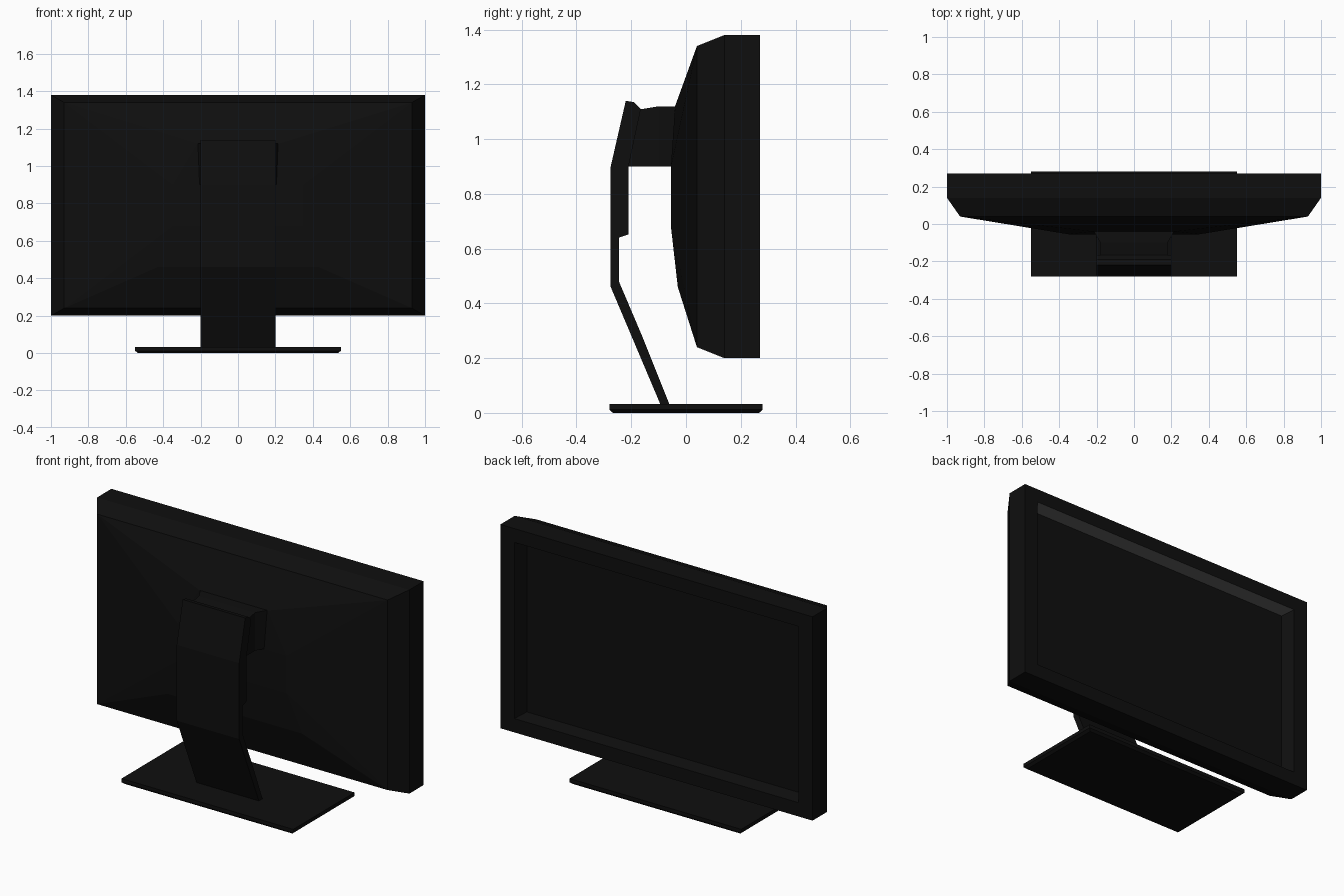
import bpy, bmesh

if "Cube" in bpy.data.objects:
    bpy.data.objects.remove(bpy.data.objects["Cube"])


def material(name, v):
    m = bpy.data.materials.new(name)
    m.diffuse_color = (v, v, v, 1)
    m.use_nodes = True
    m.node_tree.nodes["Principled BSDF"].inputs["Base Color"].default_value = m.diffuse_color
    return m


BLACK = material("black plastic", 0.0045)
GREY = material("grey inner edge", 0.1)


def finish(name, bm, mats=(BLACK,)):
    bmesh.ops.remove_doubles(bm, verts=bm.verts, dist=1e-5)
    bmesh.ops.recalc_face_normals(bm, faces=bm.faces)
    me = bpy.data.meshes.new(name)
    bm.to_mesh(me)
    bm.free()
    ob = bpy.data.objects.new(name, me)
    bpy.context.collection.objects.link(ob)
    for m in mats:
        me.materials.append(m)
    return ob


def rect(bm, hx, y, z0, z1):
    """Upright rectangle of vertices at depth y."""
    return [bm.verts.new(p) for p in
            ((-hx, y, z0), (hx, y, z0), (hx, y, z1), (-hx, y, z1))]


def bridge(bm, a, b):
    n = len(a)
    return [bm.faces.new((a[i], a[(i + 1) % n], b[(i + 1) % n], b[i]))
            for i in range(n)]


def loft(bm, sections):
    rings = [rect(bm, *s) for s in sections]
    walls = [bridge(bm, a, b) for a, b in zip(rings, rings[1:])]
    return rings, walls


# Screen casing: chamfered rim, bezel and recessed display
bm = bmesh.new()
rings, walls = loft(bm, [(0.93, 0.04, 0.24, 1.34), (1.0, 0.14, 0.20, 1.38),
                         (1.0, 0.27, 0.20, 1.38), (0.91, 0.27, 0.28, 1.30),
                         (0.88, 0.20, 0.30, 1.28)])
bm.faces.new(rings[-1])
walls[-1][2].material_index = 1   # upper wall of the recess

# Bulged back of the casing, in rows from top to bottom
rows = [(0.93, 0.04, 1.34), (0.22, -0.04, 1.12), (0.35, -0.055, 0.90),
        (0.35, -0.055, 0.68), (0.43, -0.03, 0.46), (0.55, 0.04, 0.24)]
R = [bm.verts.new(p) for p in rows]
L = [bm.verts.new((-x, y, z)) for x, y, z in rows]
for i in range(len(rows) - 1):
    bm.faces.new((L[i], R[i], R[i + 1], L[i + 1]))
for side, s in ((R, 1), (L, -1)):
    low = bm.verts.new((0.93 * s, 0.04, 0.24))
    top, a, b, c, d, e = side
    for f in ((top, a, b), (top, b, c, low), (low, c, d), (low, d, e)):
        bm.faces.new(f)
finish("screen_casing", bm, (BLACK, GREY))

# Mount block between casing and stand
bm = bmesh.new()
rings, _ = loft(bm, [(0.22, -0.03, 0.90, 1.12), (0.18, -0.10, 0.90, 1.12),
                     (0.18, -0.16, 0.90, 1.11), (0.18, -0.22, 0.90, 1.11)])
bm.faces.new(rings[0])
bm.faces.new(rings[-1])
finish("mount_block", bm)

# Bent stand, a side profile extruded across x
profile = [(-0.22, 1.14), (-0.275, 0.90), (-0.275, 0.46), (-0.093, 0.03),
           (-0.06, 0.03), (-0.16, 0.28), (-0.245, 0.48), (-0.245, 0.64),
           (-0.21, 0.652), (-0.21, 0.90), (-0.165, 1.11), (-0.19, 1.135)]
bm = bmesh.new()
sides = [[bm.verts.new((x, y, z)) for y, z in profile] for x in (-0.2, 0.2)]
bridge(bm, *sides)
for s in sides:
    bm.faces.new(s)
finish("stand", bm)

# Base plate with chamfered underside
bm = bmesh.new()
levels = []
for hx, hy, z in ((0.535, 0.267, 0.0), (0.55, 0.28, 0.012), (0.55, 0.28, 0.033)):
    levels.append([bm.verts.new((x, y, z)) for x, y in
                   ((-hx, -hy), (hx, -hy), (hx, hy), (-hx, hy))])
for a, b in zip(levels, levels[1:]):
    bridge(bm, a, b)
bm.faces.new(levels[0])
bm.faces.new(levels[-1])
finish("base_plate", bm)
